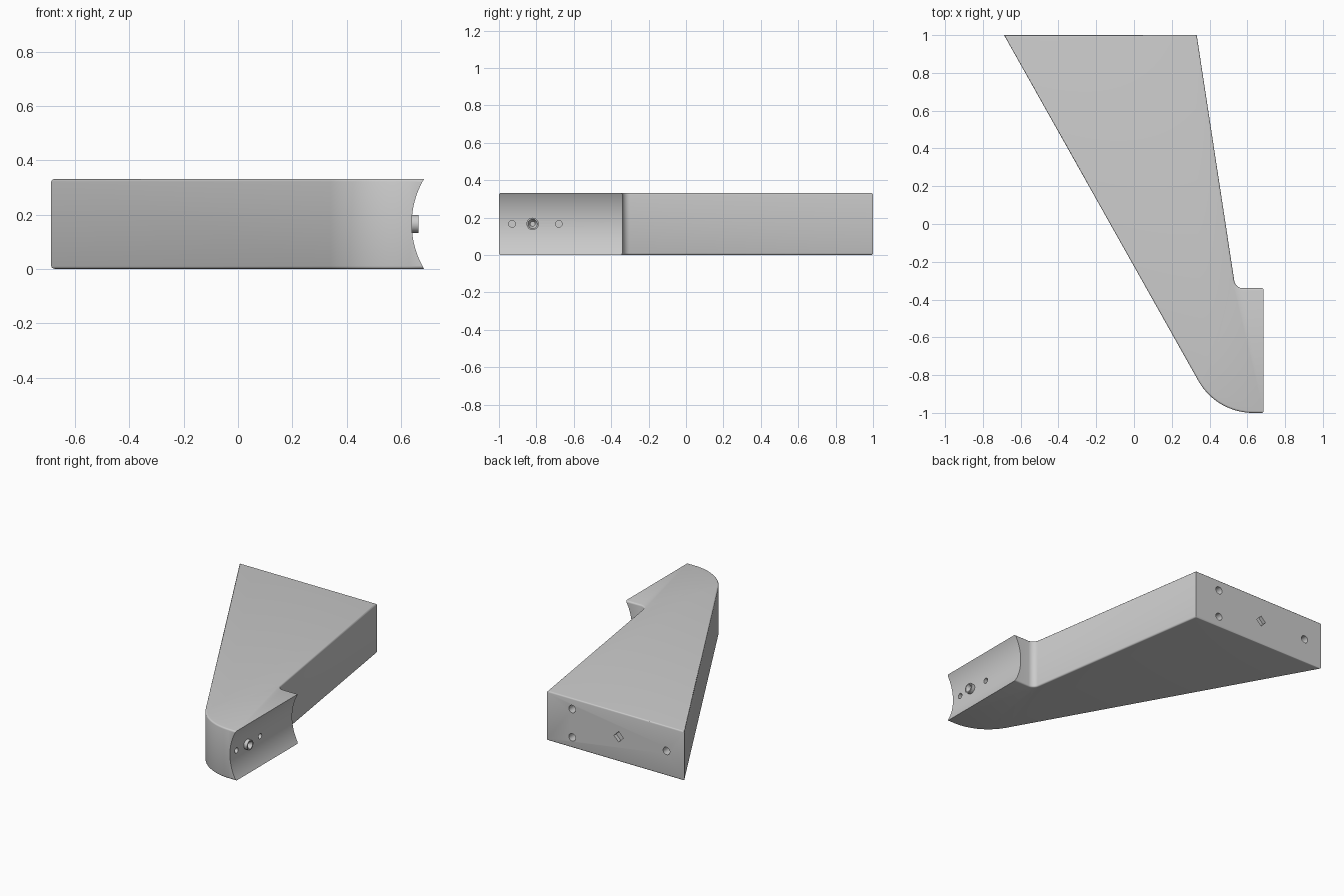
import bpy, bmesh, math
from mathutils import Vector, Matrix

cube = bpy.data.objects.get("Cube")
if cube:
    bpy.data.objects.remove(cube, do_unlink=True)

HEIGHT = 0.332
MID = HEIGHT / 2

grey = bpy.data.materials.new("plain grey")
grey.use_nodes = True
colour = (0.6, 0.6, 0.6, 1)
grey.diffuse_color = colour
grey.node_tree.nodes["Principled BSDF"].inputs["Base Color"].default_value = colour


def finish(name, bm):
    bmesh.ops.recalc_face_normals(bm, faces=bm.faces[:])
    mesh = bpy.data.meshes.new(name)
    bm.to_mesh(mesh)
    bm.free()
    mesh.materials.append(grey)
    obj = bpy.data.objects.new(name, mesh)
    bpy.context.collection.objects.link(obj)
    return obj


def cylinder(name, centre, radius, depth, axis, sides=32, start_radius=None):
    """Cylinder or cone centred on a point and turned along the given axis."""
    bm = bmesh.new()
    turn = Vector((0, 0, 1)).rotation_difference(Vector(axis)).to_matrix().to_4x4()
    bmesh.ops.create_cone(bm, cap_ends=True, segments=sides,
                          radius1=radius if start_radius is None else start_radius,
                          radius2=radius, depth=depth,
                          matrix=Matrix.Translation(centre) @ turn)
    return finish(name, bm)


def cut(target, cutter):
    """Subtract a cutter from the target, then discard it."""
    cutter.hide_render = True
    mod = target.modifiers.new("cut", 'BOOLEAN')
    mod.operation = 'DIFFERENCE'
    mod.solver = 'EXACT'
    mod.object = cutter
    bpy.context.view_layer.objects.active = target
    bpy.ops.object.modifier_apply(modifier=mod.name)
    bpy.data.objects.remove(cutter, do_unlink=True)


def fillet(before, corner, after, radius, steps):
    """Points of an arc rounding a corner between two straight lines."""
    c = Vector(corner)
    a = (Vector(before) - c).normalized()
    b = (Vector(after) - c).normalized()
    half = a.angle(b) / 2
    centre = c + (a + b).normalized() * radius / math.sin(half)
    reach = radius / math.tan(half)
    start = c + a * reach - centre
    sweep = math.pi - 2 * half
    if a.x * b.y - a.y * b.x > 0:
        sweep = -sweep
    return [centre + Matrix.Rotation(sweep * i / steps, 2) @ start
            for i in range(steps + 1)]


# Tapered body: outline with a rounded nose and a rounded notch
back_outer, back_inner = (-0.688, 1), (0.332, 1)
notch, step = (0.537, -0.34), (0.8, -0.34)
tip, nose = (0.8, -1), (0.436, -1)
outline = [back_outer, back_inner]
outline += fillet(back_inner, notch, step, 0.045, 8)
outline += [step, tip]
outline += fillet(tip, nose, back_outer, 0.333, 24)

bm = bmesh.new()
base = bm.faces.new([bm.verts.new((p[0], p[1], 0)) for p in outline])
lifted = bmesh.ops.extrude_face_region(bm, geom=[base])["geom"]
bmesh.ops.translate(bm, vec=(0, 0, HEIGHT),
                    verts=[g for g in lifted if isinstance(g, bmesh.types.BMVert)])
bmesh.ops.recalc_face_normals(bm, faces=bm.faces[:])
rims = [e for e in bm.edges if abs(e.verts[0].co.z - e.verts[1].co.z) < 0.01]
bmesh.ops.bevel(bm, geom=rims, offset=0.01, segments=3, profile=0.5, affect='EDGES')
body = finish("tapered_body", bm)

# Concave seat along the side of the nose
cut(body, cylinder("seat_cutter", (0.965, -0.7, MID), 0.325, 0.8, (0, 1, 0), 128))

# Pin holes in the concave seat
for y in (-0.93, -0.68):
    cut(body, cylinder("pin_cutter", (0.64, y, MID), 0.018, 0.16, (1, 0, 0)))

# Round holes in the back face
for x, z in ((0.145, 0.26), (0.145, 0.07), (-0.555, MID)):
    cut(body, cylinder("back_hole_cutter", (x, 1, z), 0.025, 0.16, (0, 1, 0)))

# Diamond socket in the back face
bm = bmesh.new()
bmesh.ops.create_cube(bm, size=0.05, matrix=Matrix.Translation((-0.2, 1, MID))
                      @ Matrix.Rotation(math.radians(45), 4, 'Y'))
cut(body, finish("diamond_cutter", bm))

# Screw end with a tapered socket
screw = cylinder("screw_end", (0.615, -0.82, MID), 0.033, 0.1, (1, 0, 0))
cut(screw, cylinder("socket_cutter", (0.65, -0.82, MID), 0.028, 0.04, (1, 0, 0),
                    start_radius=0.008))

for obj in (body, screw):
    bpy.ops.object.select_all(action='DESELECT')
    obj.select_set(True)
    bpy.context.view_layer.objects.active = obj
    bpy.ops.object.shade_smooth_by_angle(angle=math.radians(35))
